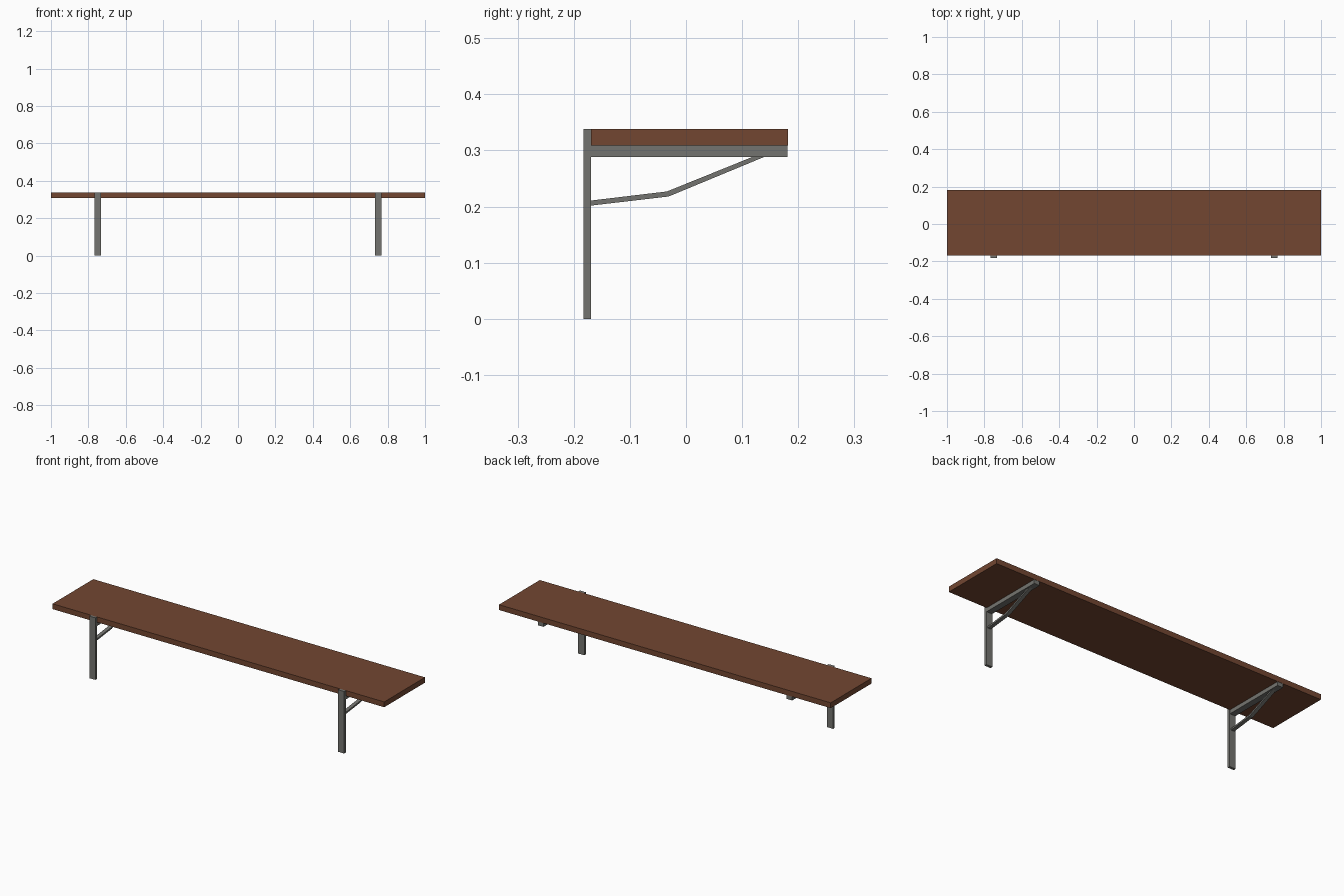
import bpy
import bmesh

if "Cube" in bpy.data.objects:
    bpy.data.objects.remove(bpy.data.objects["Cube"])


def material(name, color):
    m = bpy.data.materials.new(name)
    m.diffuse_color = (*color, 1.0)
    m.use_nodes = True
    m.node_tree.nodes["Principled BSDF"].inputs["Base Color"].default_value = m.diffuse_color
    return m


wood = material("brown wood", (0.17, 0.062, 0.031))
steel = material("grey steel", (0.175, 0.175, 0.16))


def extrude_profile(name, profile, x, width, mat):
    """Extrude a closed (y, z) profile along x, centred on x."""
    bm = bmesh.new()
    face = bm.faces.new([bm.verts.new((x - width / 2, y, z)) for y, z in profile])
    geom = bmesh.ops.extrude_face_region(bm, geom=[face])["geom"]
    bmesh.ops.translate(bm, vec=(width, 0, 0),
                        verts=[g for g in geom if isinstance(g, bmesh.types.BMVert)])
    bmesh.ops.recalc_face_normals(bm, faces=bm.faces)
    mesh = bpy.data.meshes.new(name)
    bm.to_mesh(mesh)
    bm.free()
    mesh.materials.append(mat)
    ob = bpy.data.objects.new(name, mesh)
    bpy.context.collection.objects.link(ob)
    return ob


def rect(y0, y1, z0, z1):
    return [(y0, z0), (y1, z0), (y1, z1), (y0, z1)]


# Plank
extrude_profile("seat_plank", rect(-0.169, 0.182, 0.309, 0.338), 0, 2.0, wood)

# Bent diagonal brace outline, ending just inside the post and arm
brace = [(-0.172, 0.2015), (-0.031, 0.218), (0.143, 0.290),
         (0.122, 0.290), (-0.034, 0.227), (-0.172, 0.2105)]

# Two cantilever supports
for side, x in (("left", -0.75), ("right", 0.75)):
    extrude_profile(side + "_post", rect(-0.183, -0.169, 0, 0.338), x, 0.037, steel)
    extrude_profile(side + "_arm", rect(-0.169, 0.181, 0.288, 0.309), x, 0.034, steel)
    extrude_profile(side + "_brace", brace, x, 0.02, steel)
